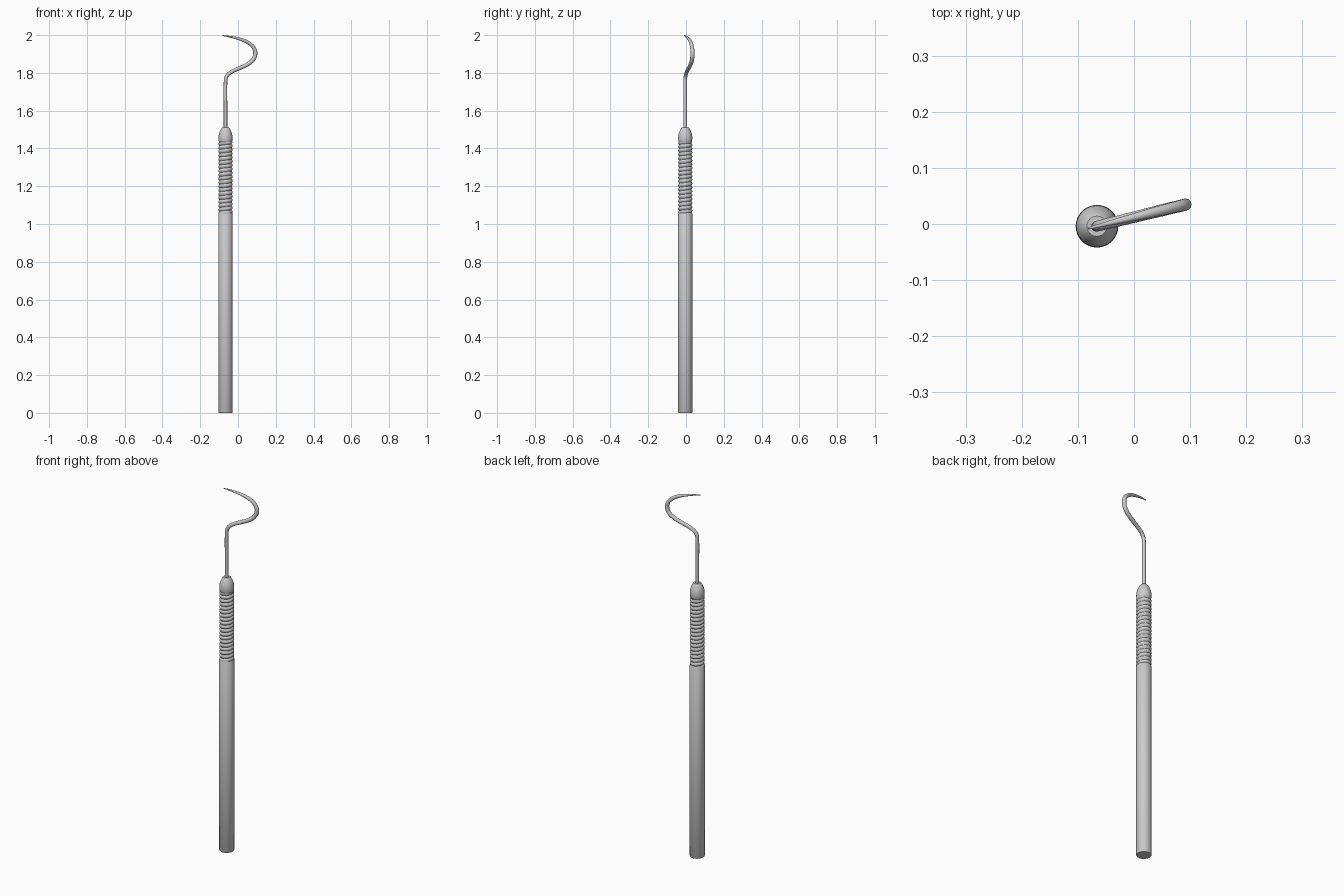
import bpy, bmesh, math

if "Cube" in bpy.data.objects:
    bpy.data.objects.remove(bpy.data.objects["Cube"])

CX, CY = -0.066, -0.004      # handle axis
SIDES = 32


def finish(name, bm, angle=40):
    bmesh.ops.recalc_face_normals(bm, faces=bm.faces)
    me = bpy.data.meshes.new(name)
    bm.to_mesh(me)
    bm.free()
    ob = bpy.data.objects.new(name, me)
    bpy.context.collection.objects.link(ob)
    bpy.ops.object.select_all(action='DESELECT')
    ob.select_set(True)
    bpy.context.view_layer.objects.active = ob
    bpy.ops.object.shade_smooth_by_angle(angle=math.radians(angle))
    return ob


def turned(name, heights, radius, sides=SIDES, angle=40):
    """Capped tube around the handle axis; radius(z, turn) gives its surface."""
    bm = bmesh.new()
    rings = []
    for z in heights:
        ring = []
        for i in range(sides):
            a = 2 * math.pi * i / sides
            r = radius(z, i / sides)
            ring.append(bm.verts.new((CX + r * math.cos(a), CY + r * math.sin(a), z)))
        rings.append(ring)
    for lo, hi in zip(rings, rings[1:]):
        for i in range(sides):
            j = (i + 1) % sides
            bm.faces.new((lo[i], lo[j], hi[j], hi[i]))
    bm.faces.new(rings[0][::-1])
    bm.faces.new(rings[-1])
    return finish(name, bm, angle)


def lathe(name, profile, sides=SIDES):
    table = dict(profile)
    return turned(name, [z for z, _ in profile], lambda z, t: table[z], sides)


# Plain lower handle with small edge bevels
lathe("handle", [(0.0, 0.036), (0.003, 0.038), (1.055, 0.038), (1.062, 0.034)])

# Grip with a spiral groove
PITCH = 0.0205
Z0, Z1, STEPS = 1.055, 1.435, 150


def spiral(z, turn):
    phase = (z - Z0) / PITCH - turn
    return 0.031 + 0.0065 * abs(math.sin(math.pi * phase)) ** 0.7


turned("spiral_grip", [Z0 + (Z1 - Z0) * i / STEPS for i in range(STEPS + 1)], spiral, angle=60)

# Rounded nose that holds the wire
lathe("nose", [(1.425, 0.031), (1.432, 0.035), (1.45, 0.0375), (1.465, 0.037),
               (1.48, 0.034), (1.495, 0.028), (1.508, 0.021), (1.511, 0.018)], 24)

# Bent wire hook: x, z, radius, lying in a plane turned slightly backwards
path = [(-0.066, 1.50, 0.0095), (-0.066, 1.60, 0.0095), (-0.066, 1.75, 0.0095),
        (-0.064, 1.772, 0.0095), (-0.054, 1.79, 0.0098), (-0.028, 1.809, 0.010),
        (0.015, 1.828, 0.0105), (0.053, 1.847, 0.011), (0.079, 1.869, 0.011),
        (0.091, 1.897, 0.011), (0.087, 1.926, 0.0105), (0.069, 1.949, 0.010),
        (0.035, 1.970, 0.009), (-0.02, 1.987, 0.006), (-0.082, 1.998, 0.002)]
cu = bpy.data.curves.new("hook", 'CURVE')
cu.dimensions = '3D'
cu.bevel_depth = 1.0
cu.bevel_resolution = 4
cu.resolution_u = 5
cu.use_fill_caps = True
sp = cu.splines.new('BEZIER')
sp.bezier_points.add(len(path) - 1)
for p, (x, z, r) in zip(sp.bezier_points, path):
    p.co = (x, CY + (x - CX) * 0.245, z)
    p.radius = r
    p.handle_left_type = p.handle_right_type = 'AUTO'
hook = bpy.data.objects.new("hook", cu)
bpy.context.collection.objects.link(hook)
bpy.ops.object.select_all(action='DESELECT')
hook.select_set(True)
bpy.context.view_layer.objects.active = hook
bpy.ops.object.convert(target='MESH')
bpy.ops.object.shade_smooth_by_angle(angle=math.radians(40))
